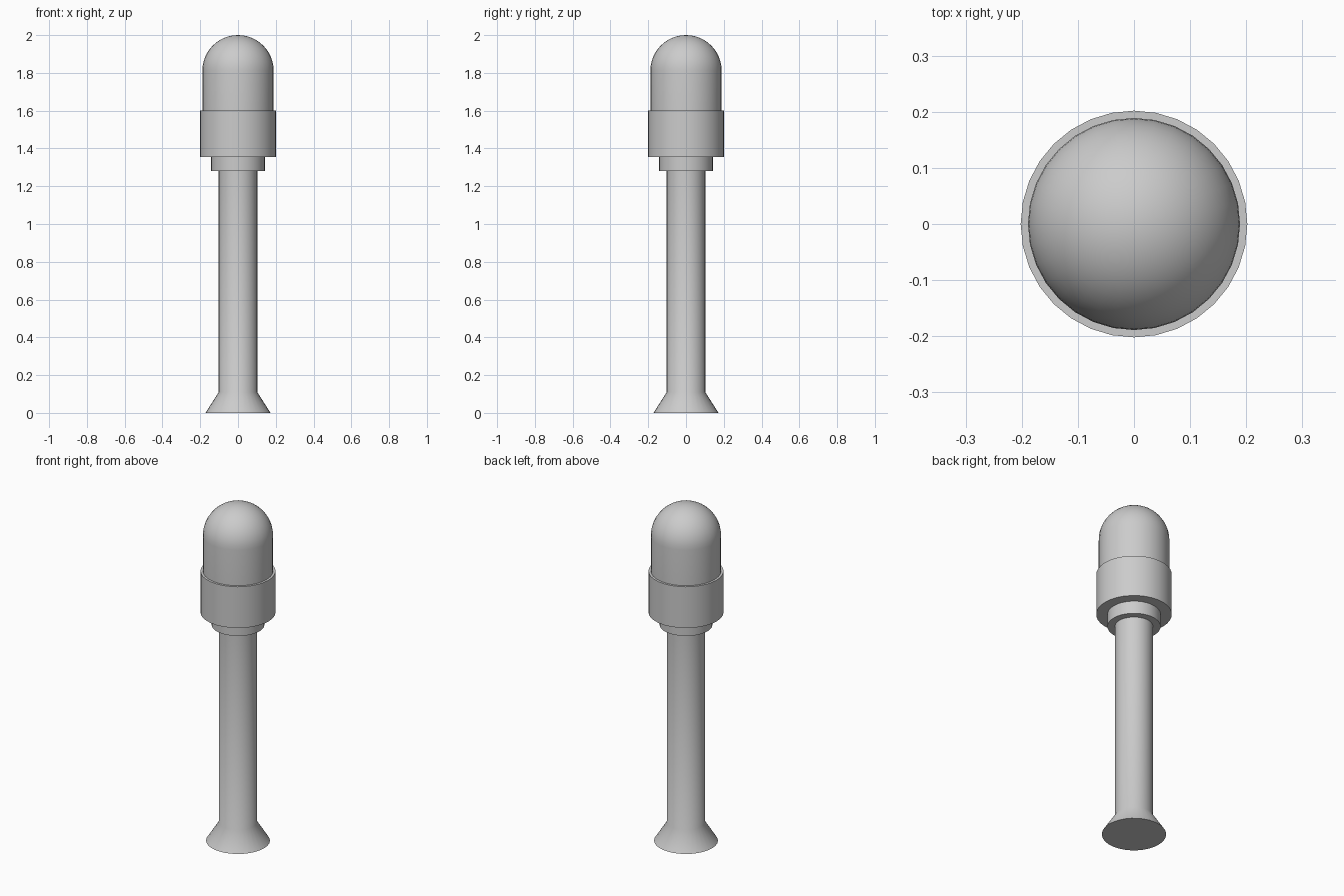
import bpy, bmesh, math

if "Cube" in bpy.data.objects:
    bpy.data.objects.remove(bpy.data.objects["Cube"])

SIDES = 32


def lathe(name, profile):
    """Closed solid of revolution from (radius, z) points, bottom to top."""
    bm = bmesh.new()
    rings = []
    for r, z in profile:
        if r < 1e-5:
            rings.append([bm.verts.new((0, 0, z))])
        else:
            rings.append([bm.verts.new((r * math.cos(2 * math.pi * i / SIDES),
                                        r * math.sin(2 * math.pi * i / SIDES), z))
                          for i in range(SIDES)])
    for a, b in zip(rings, rings[1:]):
        for i in range(SIDES):
            j = (i + 1) % SIDES
            if len(b) == 1:
                bm.faces.new((a[i], a[j], b[0]))
            else:
                bm.faces.new((a[i], a[j], b[j], b[i]))
    for ring in (rings[0], rings[-1]):
        if len(ring) > 1:
            bm.faces.new(ring)
    bmesh.ops.recalc_face_normals(bm, faces=bm.faces)
    mesh = bpy.data.meshes.new(name)
    bm.to_mesh(mesh)
    bm.free()
    obj = bpy.data.objects.new(name, mesh)
    bpy.context.collection.objects.link(obj)
    bpy.ops.object.select_all(action='DESELECT')
    obj.select_set(True)
    bpy.context.view_layer.objects.active = obj
    bpy.ops.object.shade_smooth_by_angle(angle=math.radians(40))
    return obj


# Long shaft with flared foot
lathe("shaft", [(0.172, 0), (0.102, 0.11), (0.102, 1.28)])

# Narrow neck and wide collar
lathe("neck", [(0.142, 1.28), (0.142, 1.355)])
lathe("collar", [(0.202, 1.355), (0.202, 1.6)])

# Domed head: straight wall then hemisphere
R, H = 0.189, 1.811
dome = [(R * math.cos(math.pi / 2 * k / 12), H + R * math.sin(math.pi / 2 * k / 12))
        for k in range(13)]
lathe("domed_head", [(R, 1.6)] + dome)
